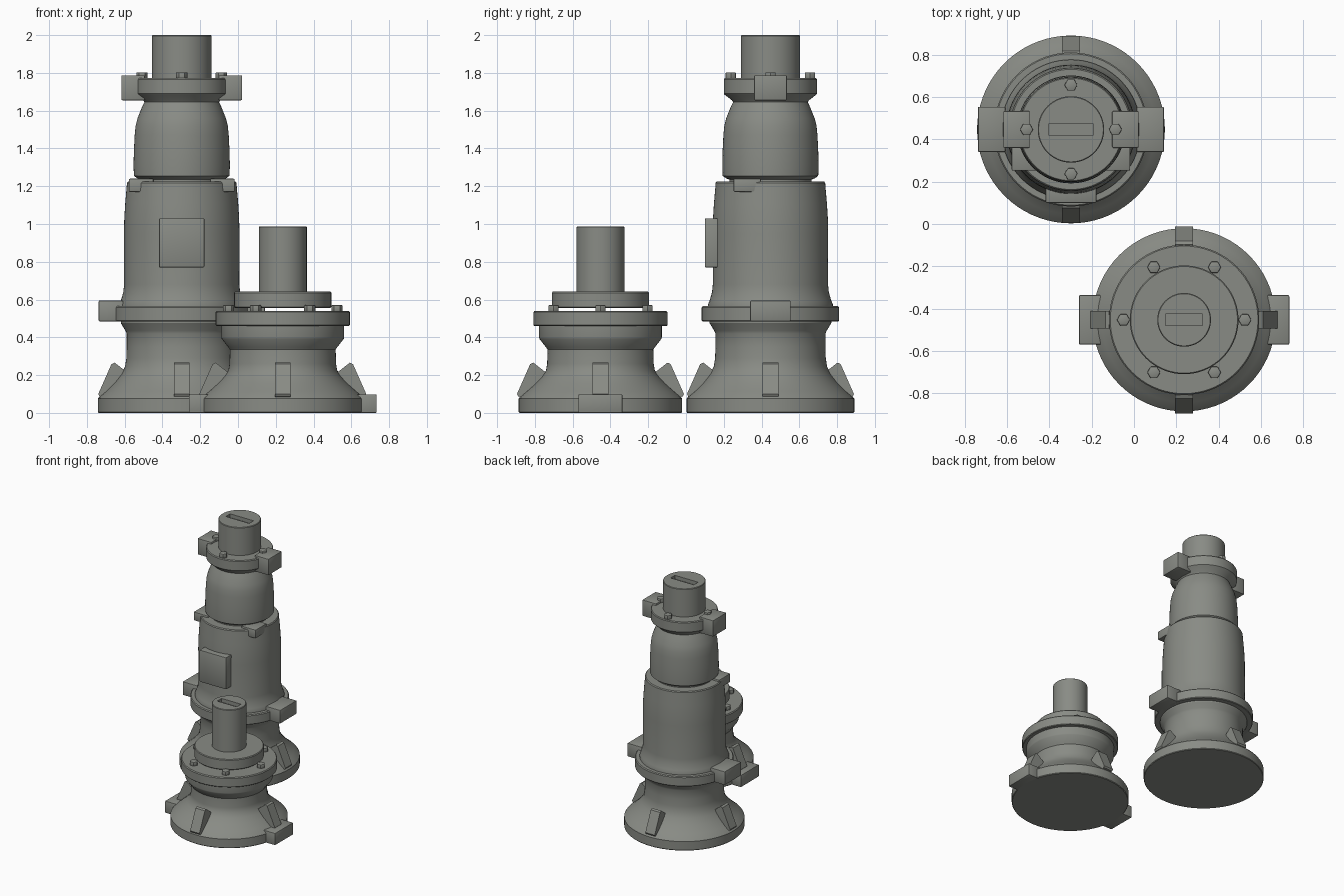
import bpy, bmesh, math
from mathutils import Matrix, Vector

if "Cube" in bpy.data.objects:
    bpy.data.objects.remove(bpy.data.objects["Cube"])

grey = bpy.data.materials.new("warm_grey")
grey.diffuse_color = (0.25, 0.26, 0.235, 1)
grey.use_nodes = True
grey.node_tree.nodes["Principled BSDF"].inputs["Base Color"].default_value = grey.diffuse_color

TALL = (-0.298, 0.447)
SHORT = (0.237, -0.453)


def finish(name, bm, loc, bevel=0.0):
    bmesh.ops.recalc_face_normals(bm, faces=bm.faces)
    if bevel:
        bmesh.ops.bevel(bm, geom=bm.edges[:], offset=bevel, segments=2,
                        profile=0.5, affect='EDGES')
    me = bpy.data.meshes.new(name)
    bm.to_mesh(me)
    bm.free()
    me.polygons.foreach_set("use_smooth", [True] * len(me.polygons))
    me.set_sharp_from_angle(angle=math.radians(28))
    me.materials.append(grey)
    ob = bpy.data.objects.new(name, me)
    ob.location = (loc[0], loc[1], 0)
    bpy.context.collection.objects.link(ob)
    return ob


def lathe(name, loc, profile, n=72):
    """Spin (radius, height) points into a closed solid."""
    bm = bmesh.new()
    rings = [[bm.verts.new((r * math.cos(math.tau * i / n),
                            r * math.sin(math.tau * i / n), z))
              for i in range(n)] for r, z in profile]
    for a, b in zip(rings, rings[1:]):
        for i in range(n):
            j = (i + 1) % n
            bm.faces.new((a[i], a[j], b[j], b[i]))
    bm.faces.new(rings[0][::-1])
    bm.faces.new(rings[-1])
    return finish(name, bm, loc)


def box(name, loc, x, y, z, bevel=0.006):
    bm = bmesh.new()
    size = (x[1] - x[0], y[1] - y[0], z[1] - z[0])
    mid = Vector((sum(x) / 2, sum(y) / 2, sum(z) / 2))
    bmesh.ops.create_cube(bm, size=1, matrix=Matrix.Translation(mid) @ Matrix.Diagonal((*size, 1)))
    return finish(name, bm, loc, bevel)


def box_pair(name, loc, x, y, z):
    box(name + "_right", loc, x, y, z)
    box(name + "_left", loc, (-x[1], -x[0]), y, z)


def ribs(name, loc):
    """Four slanted stiffeners round a foot."""
    prof = [(0.25, 0.2), (0.29, 0.215), (0.355, 0.266), (0.372, 0.258),
            (0.442, 0.1), (0.436, 0.088), (0.36, 0.06), (0.25, 0.06)]
    for k in range(4):
        bm = bmesh.new()
        f = bm.faces.new([bm.verts.new((r, -0.042, z)) for r, z in prof])
        ext = bmesh.ops.extrude_face_region(bm, geom=[f])
        bmesh.ops.translate(bm, vec=(0, 0.084, 0),
                            verts=[v for v in ext['geom'] if isinstance(v, bmesh.types.BMVert)])
        bm.transform(Matrix.Rotation(k * math.pi / 2, 4, 'Z'))
        finish(f"{name}_{k + 1}", bm, loc)


def bolts(name, loc, count, radius, z0, z1):
    for k in range(count):
        a = math.tau * k / count
        bm = bmesh.new()
        bmesh.ops.create_cone(bm, cap_ends=True, segments=6, radius1=0.031, radius2=0.031,
                              depth=z1 - z0, matrix=Matrix.Translation(
                                  (radius * math.cos(a), radius * math.sin(a), (z0 + z1) / 2))
                              @ Matrix.Rotation(math.pi / 6, 4, 'Z'))
        finish(f"{name}_{k + 1}", bm, loc, 0.004)


def slotted_shaft(name, loc, r, z0, z1, w, d):
    shaft = lathe(name, loc, [(r, z0), (r, z1 - 0.004), (r - 0.004, z1)])
    cutter = box(name + "_slot_cutter", loc, (-w / 2, w / 2), (-d / 2, d / 2),
                 (z1 - 0.03, z1 + 0.05), 0)
    cutter.hide_render = True
    cutter.hide_set(True)
    mod = shaft.modifiers.new("slot", 'BOOLEAN')
    mod.operation = 'DIFFERENCE'
    mod.solver = 'EXACT'
    mod.object = cutter


# Tall tower: foot, collar and main body
lathe("tall_foot", TALL, [
    (0.44, 0), (0.444, 0.005), (0.444, 0.075), (0.438, 0.083), (0.40, 0.115), (0.355, 0.16),
    (0.32, 0.205), (0.3, 0.245), (0.293, 0.29), (0.291, 0.35), (0.291, 0.42),
    (0.298, 0.435), (0.322, 0.475), (0.322, 0.50)])
lathe("tall_collar", TALL, [
    (0.32, 0.485), (0.36, 0.485), (0.364, 0.49), (0.364, 0.558), (0.358, 0.565), (0.32, 0.565)])
lathe("tall_body", TALL, [
    (0.33, 0.55), (0.33, 0.575), (0.322, 0.595), (0.309, 0.64), (0.305, 0.68), (0.306, 0.95),
    (0.304, 1.03), (0.299, 1.11), (0.292, 1.19), (0.29, 1.218), (0.284, 1.225)])
ribs("tall_foot_rib", TALL)
box_pair("tall_collar_block", TALL, (0.31, 0.44), (-0.107, 0.107), (0.485, 0.595))
box("front_panel", TALL, (-0.12, 0.12), (-0.347, -0.24), (0.77, 1.03))
box_pair("shoulder_block", TALL, (0.15, 0.28), (-0.195, -0.05), (1.17, 1.24))

# Tall tower: dome, flange and shaft
lathe("tall_dome", TALL, [
    (0.218, 1.22), (0.218, 1.235), (0.235, 1.242), (0.253, 1.255), (0.255, 1.31), (0.253, 1.39),
    (0.249, 1.47), (0.244, 1.52), (0.234, 1.56), (0.212, 1.615), (0.198, 1.645),
    (0.204, 1.655), (0.243, 1.685), (0.247, 1.69), (0.247, 1.765), (0.242, 1.772)])
box_pair("tall_flange_block", TALL, (0.195, 0.32), (-0.087, 0.087), (1.655, 1.787))
bolts("tall_bolt", TALL, 4, 0.21, 1.765, 1.803)
slotted_shaft("tall_shaft", TALL, 0.157, 1.76, 2.0, 0.21, 0.056)

# Short tower: foot, ring, floating disc and shaft
lathe("short_foot", SHORT, [
    (0.428, 0), (0.433, 0.005), (0.433, 0.075), (0.427, 0.083), (0.39, 0.115), (0.345, 0.155),
    (0.312, 0.19), (0.288, 0.225), (0.282, 0.26), (0.28, 0.335),
    (0.288, 0.347), (0.323, 0.392), (0.325, 0.40), (0.325, 0.47)])
lathe("short_ring", SHORT, [
    (0.31, 0.46), (0.35, 0.46), (0.355, 0.465), (0.355, 0.533), (0.349, 0.54)])
lathe("short_disc", SHORT, [
    (0.252, 0.556), (0.257, 0.561), (0.257, 0.636), (0.252, 0.642)])
ribs("short_foot_rib", SHORT)
box_pair("short_foot_block", SHORT, (0.385, 0.497), (-0.117, 0.117), (0, 0.098))
bolts("short_bolt", SHORT, 6, 0.287, 0.535, 0.57)
slotted_shaft("short_shaft", SHORT, 0.127, 0.63, 0.987, 0.175, 0.056)
